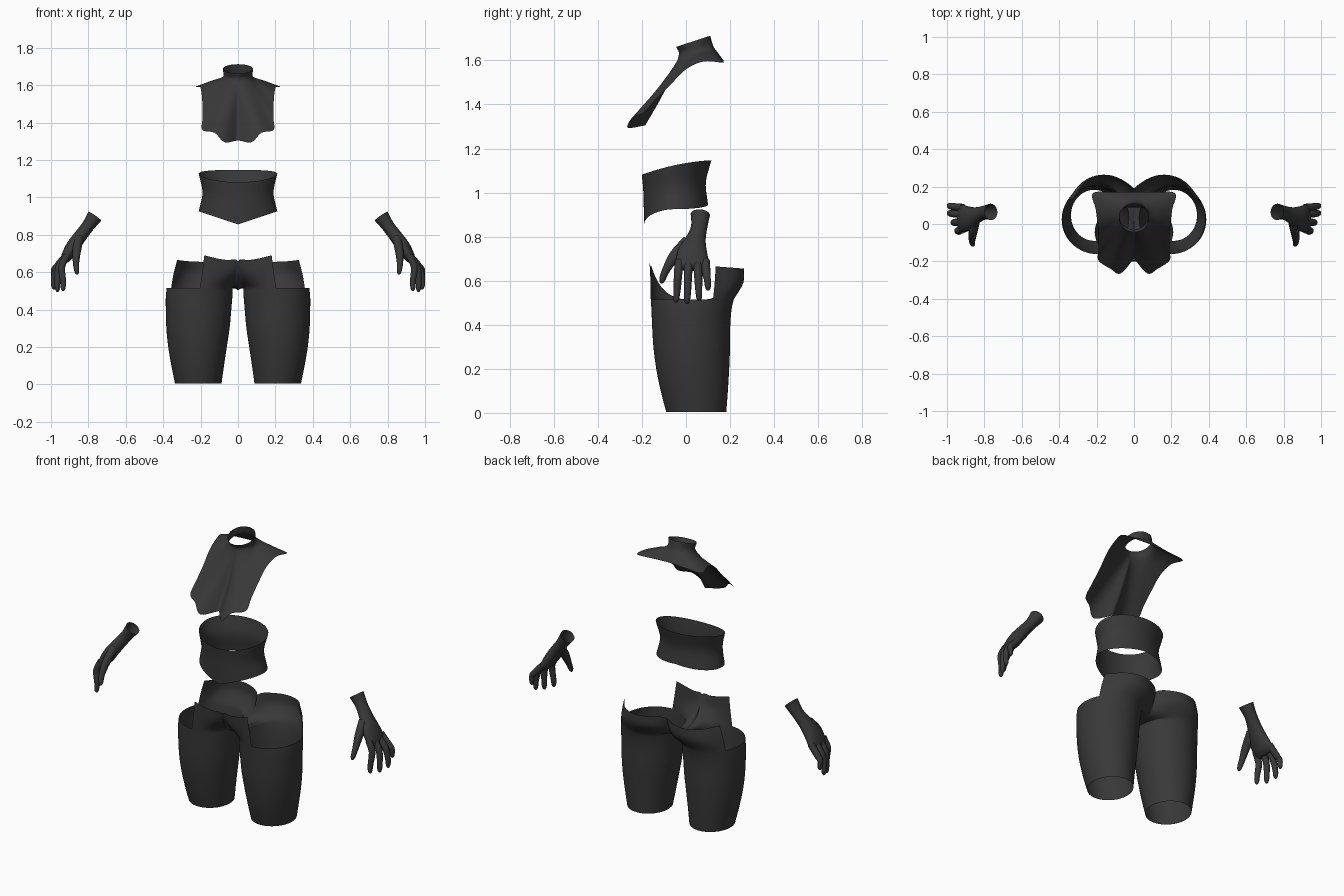
import bpy, bmesh, math
from math import sin, cos, radians
from mathutils import Vector

if "Cube" in bpy.data.objects:
    bpy.data.objects.remove(bpy.data.objects["Cube"])

charcoal = bpy.data.materials.new("charcoal")
charcoal.diffuse_color = (0.04, 0.04, 0.04, 1)
charcoal.use_nodes = True
charcoal.node_tree.nodes["Principled BSDF"].inputs["Base Color"].default_value = charcoal.diffuse_color


def spline(pts, n):
    """Resample points with n steps per span on a smooth curve through them."""
    p = [Vector(q) for q in pts]
    out = []
    for i in range(len(p) - 1):
        b, c = p[i], p[i + 1]
        a = p[i - 1] if i else b * 2 - c
        d = p[i + 2] if i + 2 < len(p) else c * 2 - b
        for k in range(n):
            t = k / n
            out.append(0.5 * (2 * b + (c - a) * t + (2 * a - 5 * b + 4 * c - d) * t * t
                              + (3 * b - a - 3 * c + d) * t ** 3))
    return out + [p[-1]]


def smooth_rows(rows, n):
    """Add in-between rows."""
    return list(zip(*[spline(col, n) for col in zip(*rows)]))


def add_grid(bm, rows, cap_end=False):
    vs = [[bm.verts.new(p) for p in r] for r in rows]
    for r, s in zip(vs, vs[1:]):
        for i in range(len(r) - 1):
            bm.faces.new((r[i], r[i + 1], s[i + 1], s[i]))
    if cap_end:
        bm.faces.new(vs[-1][:-1])


def finish(name, bm, mirror=False):
    bmesh.ops.remove_doubles(bm, verts=bm.verts, dist=0.0008)
    bmesh.ops.recalc_face_normals(bm, faces=bm.faces)
    me = bpy.data.meshes.new(name)
    bm.to_mesh(me)
    bm.free()
    ob = bpy.data.objects.new(name, me)
    bpy.context.collection.objects.link(ob)
    me.materials.append(charcoal)
    if mirror:
        m = ob.modifiers.new("mirror", 'MIRROR')
        m.merge_threshold = 0.002
    for f in me.polygons:
        f.use_smooth = True
    return ob


# --- Chest piece: collar rings flowing out to the cut outline (half, mirrored)
angles = [radians(a) for a in (0, 28, 55, 75, 95, 110, 122, 135, 150, 165, 180)]
outline = [Vector(p) for p in (
    (0, .17, 1.60), (.11, .17, 1.595), (.22, .165, 1.59), (.205, .08, 1.595),
    (.195, 0, 1.56), (.19, -.07, 1.49), (.19, -.14, 1.42), (.19, -.195, 1.36),
    (.125, -.24, 1.345), (.072, -.265, 1.295), (0, -.185, 1.305))]
collar = [Vector((.08 * sin(a), .033 + .077 * cos(a), 1.687 + .025 * cos(a))) for a in angles]
base = [Vector((.083 * sin(a), .045 + .08 * cos(a), 1.638 + .025 * cos(a))) for a in angles]
middle = [b.lerp(o, .5) + Vector((0, .012 * max(0, -cos(a)), 0))
          for a, b, o in zip(angles, base, outline)]
bm = bmesh.new()
add_grid(bm, smooth_rows([spline(r, 5) for r in (collar, base, middle, outline)], 6))
finish("chest_piece", bm, mirror=True)

# --- Waist band: open ring with a pointed front hem
top, mid, low = [], [], []
for i in range(65):
    a = math.tau * i / 64
    s, c = sin(a), cos(a)
    dip = -.07 if c > 0 else .02
    top.append((.21 * s, -.043 - .158 * c, 1.12 - .033 * c - .006 * cos(2 * a)))
    mid.append((.19 * s, -.052 - .142 * c, 1.025 - .02 * c))
    low.append((.21 * s, -.045 - .145 * c, .925 + dip * (1 - abs(s))))
bm = bmesh.new()
add_grid(bm, smooth_rows([top, mid, low], 8))
finish("waist_band", bm)

# --- Shorts: thigh tube plus hip panels (half, mirrored)
STEP = 4                                   # samples per 20 degrees
# z, inner x, outer x, front y, back y
sections = [(.005, .088, .337, -.09, .183), (.1, .075, .356, -.115, .19),
            (.2, .06, .373, -.135, .196), (.3, .045, .383, -.148, .2),
            (.4, .036, .386, -.154, .201), (.47, .03, .386, -.157, .207),
            (.515, .028, .381, -.16, .217)]


def thigh_ring(z, x0, x1, y0, y1, count):
    ring = []
    for i in range(count + 1):
        a = -radians(20 * i / STEP)
        ring.append(Vector(((x0 + x1) / 2 + (x1 - x0) / 2 * sin(a),
                            (y0 + y1) / 2 - (y1 - y0) / 2 * cos(a), z)))
    return ring


bm = bmesh.new()
add_grid(bm, smooth_rows([thigh_ring(*s, 18 * STEP) for s in sections], 3))
# front cut edge, around the crotch, to the back cut edge
hip_mid = [(.19, -.162, .61), (.13, -.16, .60), (.07, -.15, .59), (.025, -.125, .58),
           (.012, -.06, .525), (.012, 0, .512), (.02, .09, .515), (.04, .165, .53),
           (.06, .225, .58), (.14, .258, .59), (.22, .252, .59), (.29, .212, .59),
           (.345, .13, .59)]
hip_top = [(.18, -.165, .69), (.12, -.165, .675), (.06, -.16, .665), (0, -.155, .66),
           (0, -.12, .56), (0, -.03, .507), (0, .07, .51), (0, .15, .54),
           (0, .19, .645), (.09, .25, .655), (.18, .262, .655), (.26, .225, .658),
           (.325, .135, .665)]
hem = thigh_ring(*sections[-1], 12 * STEP)
add_grid(bm, smooth_rows([hem, spline(hip_mid, STEP), spline(hip_top, STEP)], 5))
for v in bm.verts:
    v.co.x = max(v.co.x, 0)
finish("shorts", bm, mirror=True)


# --- Hands: lofted wrist and palm, four fingers and a thumb (mirrored)
def tube(bm, stations, sides=14):
    """Stations: x, y, z, half width, half thickness."""
    st = [(Vector(s[:3]), s[3], s[4]) for s in stations]
    rows = []
    for i, (p, w, h) in enumerate(st):
        t = (st[min(i + 1, len(st) - 1)][0] - st[max(i - 1, 0)][0]).normalized()
        u = Vector((0, 1, 0))
        u = (u - t * u.dot(t)).normalized()
        v = t.cross(u)
        rows.append([p + u * w * cos(math.tau * k / sides) + v * h * sin(math.tau * k / sides)
                     for k in range(sides + 1)])
    add_grid(bm, smooth_rows(rows, 3), cap_end=True)


bm = bmesh.new()
tube(bm, [(.765, .065, .90, .044, .042), (.803, .06, .845, .037, .034),
          (.845, .045, .79, .045, .035), (.885, .03, .735, .066, .036),
          (.918, .03, .68, .074, .029), (.935, .03, .652, .06, .014)], 20)
# base y, tip x, tip y, tip z
for y0, x1, y1, z1 in ((-.03, .935, -.045, .50), (.012, .965, .005, .495),
                       (.052, .985, .06, .508), (.088, .985, .10, .555)):
    tube(bm, [(.915, y0, .69, .02, .02),
              (x1 * .5 + .475, y0 * .6 + y1 * .4, .63, .019, .019),
              (x1, y0 * .3 + y1 * .7, z1 + .055, .016, .016),
              (x1, y1, z1 + .015, .013, .013), (x1, y1, z1, .005, .005)])
tube(bm, [(.85, .01, .78, .028, .025), (.862, -.05, .715, .026, .023),
          (.866, -.09, .65, .018, .017), (.862, -.108, .605, .014, .013),
          (.86, -.113, .588, .005, .005)])
finish("hands", bm, mirror=True)
